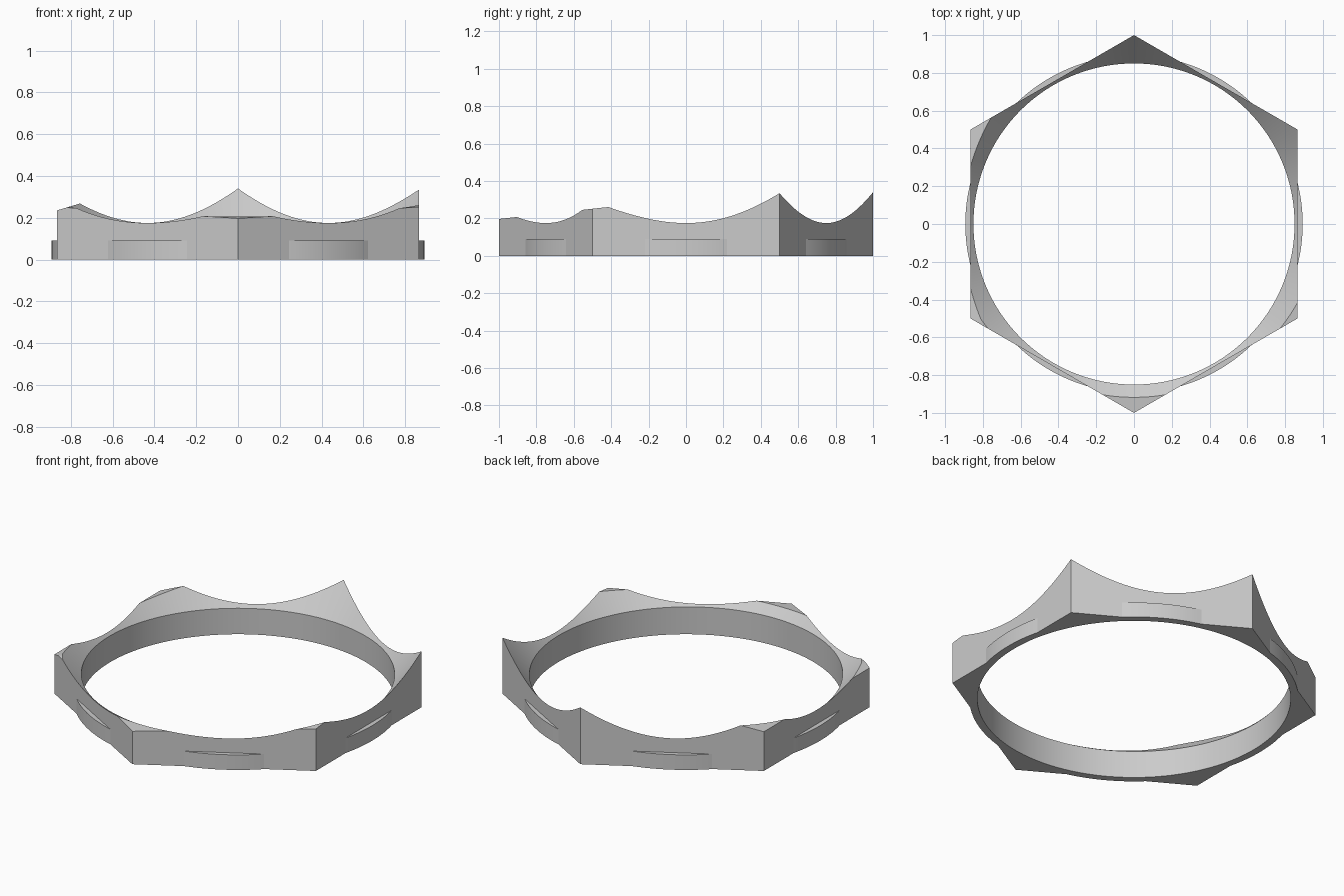
import bpy, bmesh
from math import sin, cos, radians, acos
from mathutils import Vector

cube = bpy.data.objects.get("Cube")
if cube:
    bpy.data.objects.remove(cube, do_unlink=True)

HOLE, FLAT, LIP = 0.85, 0.866, 0.893   # bore radius, hexagon apothem, lip radius
STEPS = 240

grey = bpy.data.materials.new("light grey")
grey.use_nodes = True
grey.diffuse_color = (0.6, 0.6, 0.6, 1)
grey.node_tree.nodes["Principled BSDF"].inputs["Base Color"].default_value = (0.6, 0.6, 0.6, 1)


def finish(bm, name):
    bmesh.ops.recalc_face_normals(bm, faces=bm.faces)
    mesh = bpy.data.meshes.new(name)
    bm.to_mesh(mesh)
    bm.free()
    mesh.materials.append(grey)
    obj = bpy.data.objects.new(name, mesh)
    bpy.context.collection.objects.link(obj)
    bpy.ops.object.select_all(action='DESELECT')
    obj.select_set(True)
    bpy.context.view_layer.objects.active = obj
    bpy.ops.object.shade_smooth_by_angle(angle=radians(20))
    return obj


def polar(r, a, z):
    return (r * cos(a), r * sin(a), z)


def rim_height(r, a):
    # Funnel that is steep at the back and shallower at the front
    slope = 1.23 - 0.63 * ((1 - sin(a)) / 2) ** 2
    return 0.175 + slope * (r - FLAT)


# Hexagonal ring with a round bore and a funnel-shaped top
bm = bmesh.new()
sections = []
for i in range(STEPS):
    deg = i * 360 / STEPS
    a = radians(deg)
    outer = FLAT / cos(radians((deg + 30) % 60 - 30))
    sections.append([bm.verts.new(polar(r, a, z)) for r, z in (
        (HOLE, 0), (HOLE, rim_height(HOLE, a)), (outer, rim_height(outer, a)), (outer, 0))])
for i, s in enumerate(sections):
    t = sections[(i + 1) % STEPS]
    for j in range(4):
        k = (j + 1) % 4
        bm.faces.new((s[j], s[k], t[k], t[j]))

# Two sloping planes trim the tips of the front and left corners
for point, normal in (((0, -1, 0.197), (0, -0.109, 1)),
                      ((-FLAT, 0, 0.235), (-0.3, 0, 1))):
    geom = bm.verts[:] + bm.edges[:] + bm.faces[:]
    bmesh.ops.bisect_plane(bm, geom=geom, dist=1e-6, plane_co=Vector(point),
                           plane_no=Vector(normal).normalized(), clear_outer=True)
    rim = [e for e in bm.edges if e.is_boundary]
    bmesh.ops.holes_fill(bm, edges=rim, sides=0)
finish(bm, "hexagonal_ring")

# Low curved lips bulging from the middle of each side
bm = bmesh.new()
half = acos(FLAT / LIP)
for side in range(6):
    mid = radians(side * 60)
    arc = [polar(LIP, mid + half * (n / 8 - 1), 0) for n in range(17)]
    face = bm.faces.new([bm.verts.new(p) for p in arc])
    top = bmesh.ops.extrude_face_region(bm, geom=[face])["geom"]
    bmesh.ops.translate(bm, vec=(0, 0, 0.09),
                        verts=[v for v in top if isinstance(v, bmesh.types.BMVert)])
finish(bm, "side_lips")
